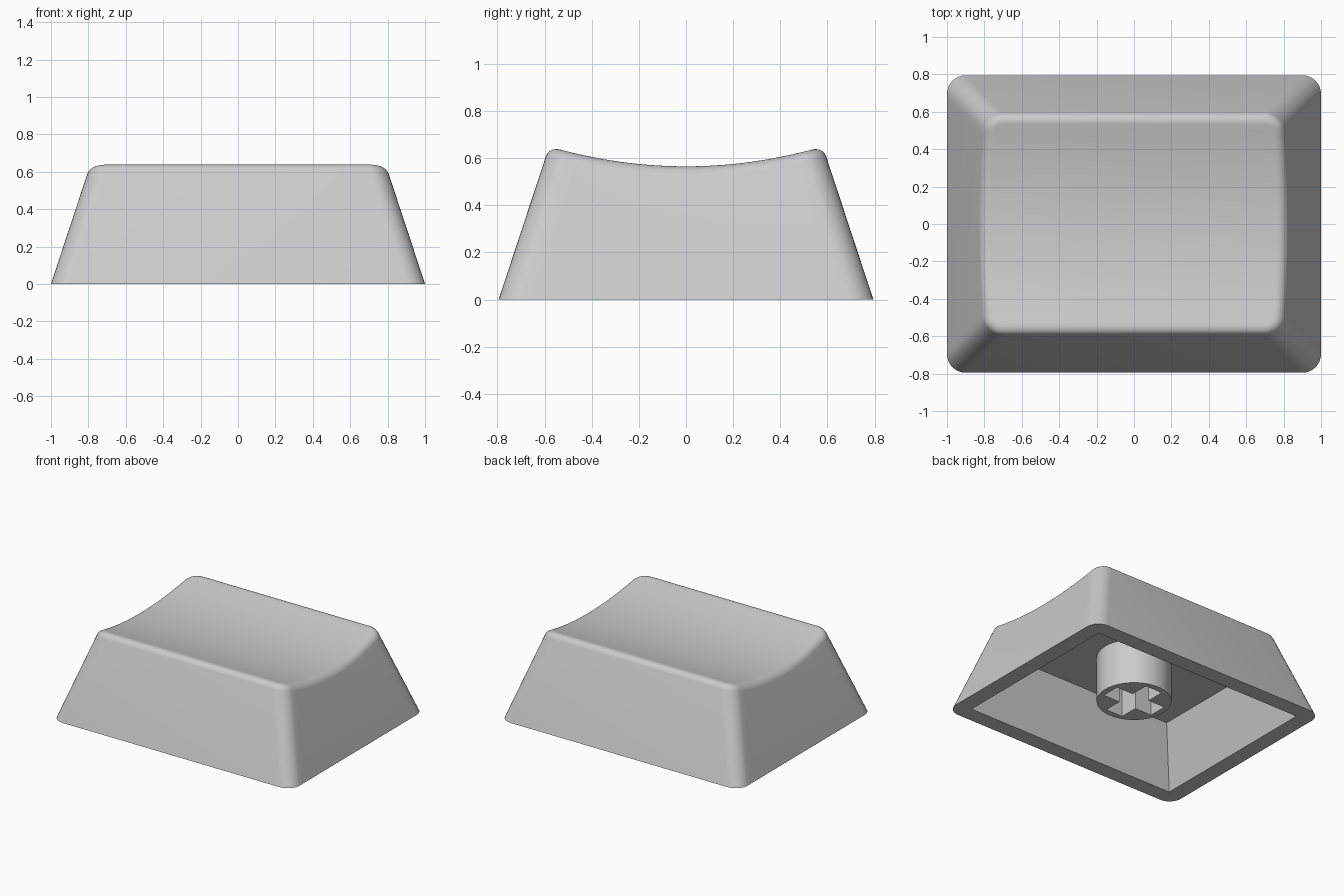
import bpy
import bmesh
import math

if "Cube" in bpy.data.objects:
    bpy.data.objects.remove(bpy.data.objects["Cube"])

plastic = bpy.data.materials.new("grey plastic")
plastic.diffuse_color = (0.6, 0.6, 0.6, 1)
plastic.use_nodes = True
plastic.node_tree.nodes["Principled BSDF"].inputs["Base Color"].default_value = plastic.diffuse_color

HX, HY, CORNER = 1.0, 0.795, 0.1   # footprint half sizes and corner radius
TAPER = 0.33                       # inward lean of the walls per unit height
LEAN = math.atan(TAPER)
FILLET = 0.065                     # rounding of the top rim
ARC, SIDE, STEPS = 8, 28, 7        # steps per corner, short side and fillet


def make(name, bm):
    bmesh.ops.recalc_face_normals(bm, faces=bm.faces)
    mesh = bpy.data.meshes.new(name)
    bm.to_mesh(mesh)
    bm.free()
    mesh.materials.append(plastic)
    obj = bpy.data.objects.new(name, mesh)
    bpy.context.collection.objects.link(obj)
    return obj


def cut(obj, cutter):
    cutter.hide_render = True
    mod = obj.modifiers.new("cut", 'BOOLEAN')
    mod.operation, mod.solver, mod.object = 'DIFFERENCE', 'EXACT', cutter
    bpy.context.view_layer.objects.active = obj
    bpy.ops.object.modifier_apply(modifier=mod.name)
    bpy.data.objects.remove(cutter)


def smooth(obj, angle):
    bpy.ops.object.select_all(action='DESELECT')
    obj.select_set(True)
    bpy.context.view_layer.objects.active = obj
    bpy.ops.object.shade_smooth_by_angle(angle=math.radians(angle))


def prism(bm, hx, hy, z0, z1, lean=0.0):
    """Box that narrows by lean on each side towards the top."""
    box = bmesh.ops.create_cube(bm, size=2)
    for v in box["verts"]:
        top = v.co.z > 0
        inset = lean if top else 0
        v.co = (math.copysign(hx - inset, v.co.x),
                math.copysign(hy - inset, v.co.y), z1 if top else z0)


def scoop(y):
    return 0.565 + y * y / 4.0


def right_half(inset, fillet_inset=0.0):
    """Right half of the rounded outline, from front to back."""
    hx, hy = HX - inset, HY - inset
    r = max(CORNER - fillet_inset, 0.01)
    pts = []
    for k in range(ARC + 1):
        a = math.pi / 2 * (k / ARC - 1)
        pts.append((hx - r + r * math.cos(a), -hy + r + r * math.sin(a)))
    span = 2 * (hy - r)
    side = [(hx, -hy + r + span * k / SIDE) for k in range(1, SIDE)]
    return pts + side + [(x, -y) for x, y in reversed(pts)]


def fillet_ring(t):
    """Right half of the rim at fillet angle t, following the scooped top."""
    inner = FILLET * (math.cos(LEAN) - math.cos(t))
    out = []
    for i in range(len(right_half(0))):
        z = 0.6
        for _ in range(5):   # height where the flat wall meets the fillet
            z = scoop(right_half(z * TAPER)[i][1]) - FILLET * (1 - math.sin(LEAN))
        x, y = right_half(z * TAPER + inner, inner)[i]
        out.append((x, y, scoop(y) - FILLET * (1 - math.sin(t))))
    return out


# cap body: lower outline, filleted rim, concave top
levels = [[(x, y, 0.0) for x, y in right_half(0)]]
levels += [fillet_ring(LEAN + (math.pi / 2 - LEAN) * s / STEPS)
           for s in range(STEPS + 1)]
bm = bmesh.new()
loops = []
for half in levels:
    right = [bm.verts.new(p) for p in half]
    left = [bm.verts.new((-x, y, z)) for x, y, z in half]
    loops.append(right + left[::-1])
n = len(loops[0])
for a, b in zip(loops, loops[1:]):
    for i in range(n):
        j = (i + 1) % n
        bm.faces.new((a[i], a[j], b[j], b[i]))
top = loops[-1]
for i in range(n // 2 - 1):
    bm.faces.new((top[i], top[i + 1], top[n - 2 - i], top[n - 1 - i]))
bm.faces.new(loops[0][::-1])
body = make("cap_body", bm)

# hollow underside
bm = bmesh.new()
prism(bm, 0.8965, 0.6915, -0.05, 0.43, 0.158)
cut(body, make("cavity_cutter", bm))
smooth(body, 30)

# round mounting stem with a cross-shaped socket
bm = bmesh.new()
bmesh.ops.create_cone(bm, cap_ends=True, segments=64, radius1=0.255,
                      radius2=0.255, depth=0.36)
bmesh.ops.translate(bm, verts=bm.verts, vec=(0, 0, 0.27))
stem = make("stem", bm)
for hx, hy in ((0.21, 0.07), (0.07, 0.21)):
    bm = bmesh.new()
    prism(bm, hx, hy, 0.0, 0.43)
    cut(stem, make("socket_cutter", bm))
smooth(stem, 30)
